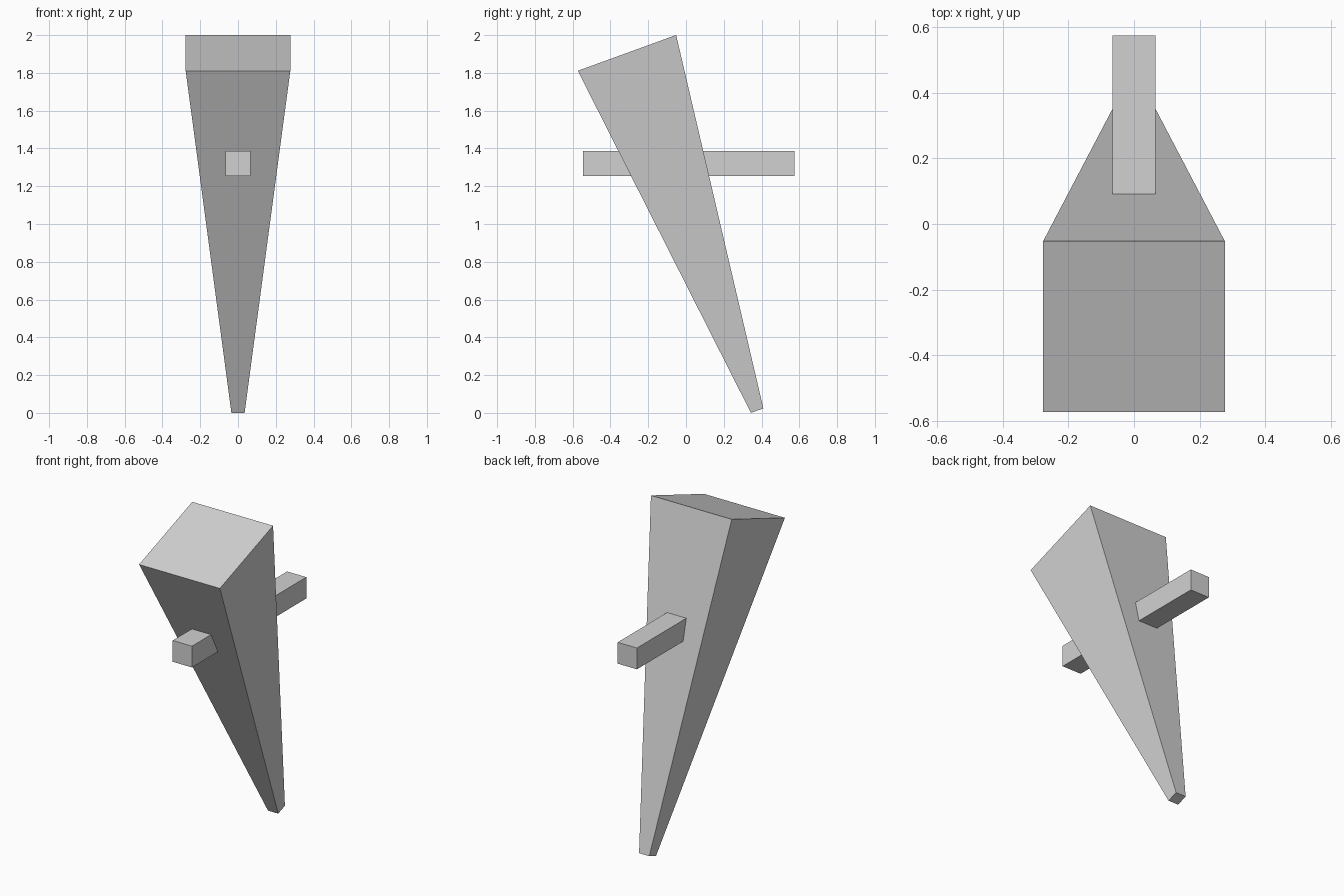
import bpy
from math import radians, sqrt

cube = bpy.data.objects.get("Cube")
if cube:
    bpy.data.objects.remove(cube, do_unlink=True)

# Plain grey shared by both parts
grey = bpy.data.materials.new("light_grey")
grey.use_nodes = True
colour = (0.64, 0.64, 0.64, 1)
grey.diffuse_color = colour
grey.node_tree.nodes["Principled BSDF"].inputs["Base Color"].default_value = colour


def finish(name):
    obj = bpy.context.object
    obj.name = obj.data.name = name
    obj.data.materials.append(grey)
    return obj


# Tapered square spike, leaning forward with its narrow end down
bpy.ops.mesh.primitive_cone_add(
    vertices=4, radius1=0.035 * sqrt(2), radius2=0.277 * sqrt(2), depth=2.015)
spike = finish("tapered_spike")
for v in spike.data.vertices:
    # square the four corners to the axes
    half = 0.035 if v.co.z < 0 else 0.277
    x, y = v.co.x - v.co.y, v.co.x + v.co.y
    v.co.x = half if x > 0 else -half
    v.co.y = half if y > 0 else -half
spike.rotation_euler.x = radians(20)
spike.location = (0, 0.032, 0.959)

# Straight crossbar running front to back through the spike
bpy.ops.mesh.primitive_cube_add(size=1, location=(0, 0.015, 1.32))
bar = finish("crossbar")
bar.scale = (0.132, 1.12, 0.132)
